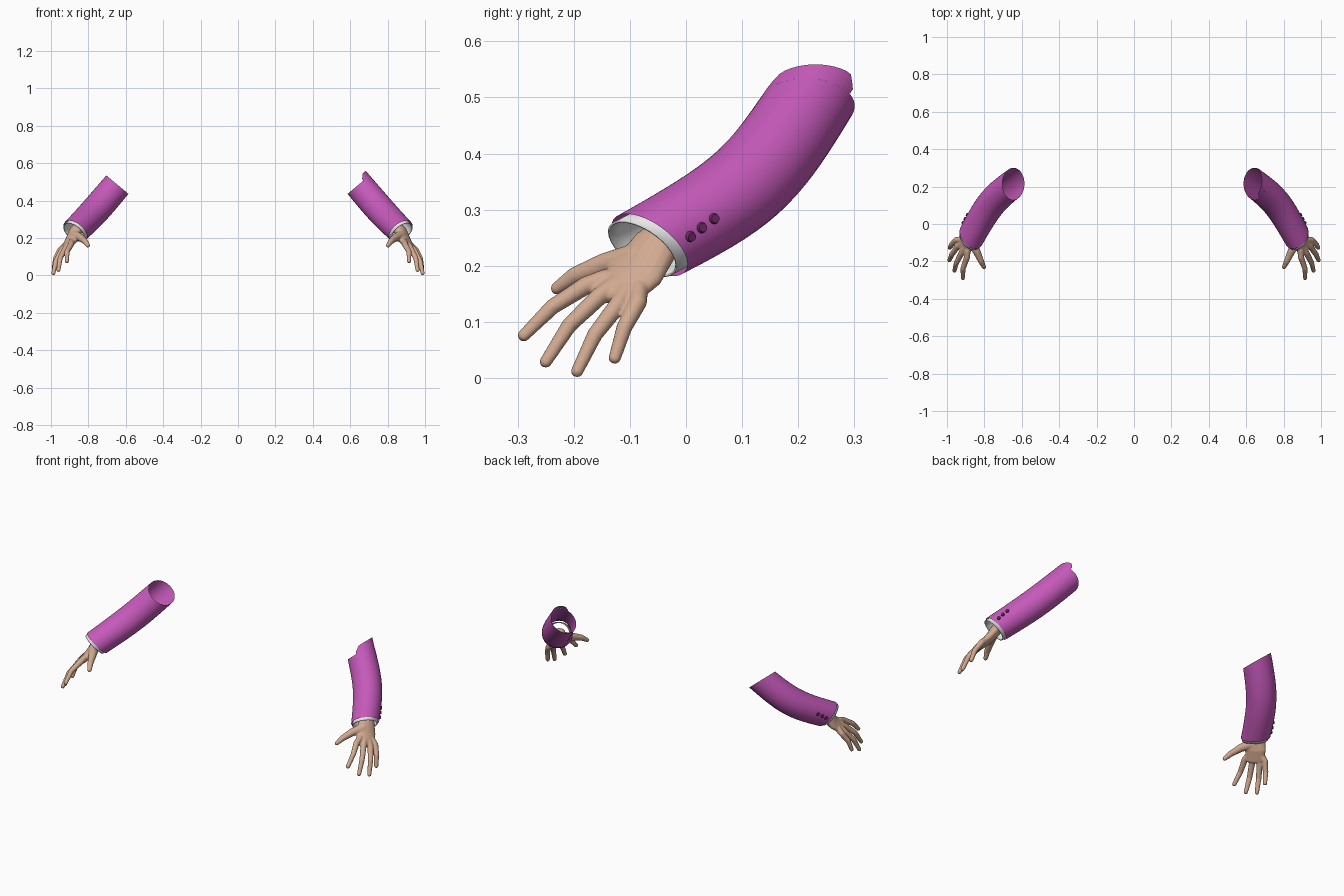
import bpy, bmesh, math
from mathutils import Vector, Matrix
from mathutils.bvhtree import BVHTree

if "Cube" in bpy.data.objects:
    bpy.data.objects.remove(bpy.data.objects["Cube"])


def material(name, rgb):
    m = bpy.data.materials.new(name)
    m.diffuse_color = (*rgb, 1)
    m.use_nodes = True
    m.node_tree.nodes["Principled BSDF"].inputs["Base Color"].default_value = m.diffuse_color
    return m


PURPLE = material("purple_cloth", (0.56, 0.10, 0.49))
DARK = material("dark_purple_button", (0.16, 0.025, 0.13))
WHITE = material("white_shirt", (0.85, 0.85, 0.85))
SKIN = material("skin", (0.64, 0.40, 0.28))


def make_object(name, bm, mat):
    me = bpy.data.meshes.new(name)
    bm.to_mesh(me)
    bm.free()
    me.materials.append(mat)
    for p in me.polygons:
        p.use_smooth = True
    ob = bpy.data.objects.new(name, me)
    bpy.context.collection.objects.link(ob)
    return ob


def mirror(ob):
    ob.modifiers.new("Mirror", 'MIRROR').use_mirror_merge = False


# Arm centre line, top opening to hem
PATH = [Vector(p) for p in ((.645, .215, .485), (.73, .144, .385),
                            (.795, .064, .313), (.87, -.065, .237))]
TOP_N = Vector((.64, 0, -.77)).normalized()
HEM_N = Vector((.51, -.51, -.68)).normalized()
OUTER = Vector((.77, 0, .64)).normalized()


def centre(t):
    s, c = t * 3, Vector()
    for i, p in enumerate(PATH):
        k = 1
        for j in range(4):
            if j != i:
                k *= (s - j) / (i - j)
        c += p * k
    return c


def tangent(t):
    return (centre(t + .01) - centre(t - .01)).normalized()


def ring_point(t, ang, r):
    """Point on the arm tube, on a slanted cross-section."""
    d = tangent(t)
    n = TOP_N.lerp(HEM_N, min(t, 1))
    u = (OUTER - d * OUTER.dot(d)).normalized()
    v = (u * math.cos(ang) + d.cross(u) * math.sin(ang)) * r
    return centre(t) + v - d * (v.dot(n) / d.dot(n))


def radius(t):
    return .077 + .012 * t * (1 - t) - .004 * t


def tube(t0, t1, steps, sides, rad):
    bm = bmesh.new()
    rings = []
    for i in range(steps + 1):
        t = t0 + (t1 - t0) * i / steps
        rings.append([bm.verts.new(ring_point(t, math.tau * k / sides, rad(t)))
                      for k in range(sides)])
    for a, b in zip(rings, rings[1:]):
        for k in range(sides):
            m = (k + 1) % sides
            bm.faces.new((a[k], a[m], b[m], b[k]))
    bmesh.ops.recalc_face_normals(bm, faces=bm.faces)
    return bm


# Sleeve
bm = tube(0, 1, 16, 36, radius)
surface = BVHTree.FromBMesh(bm)
mirror(make_object("sleeve", bm, PURPLE))

# Extra cloth flap above the opening of one sleeve
bm = bmesh.new()
rows = []
for i in range(17):
    ang = math.radians(-64 + 8 * i)
    p = ring_point(0, ang, radius(0))
    ext = min(.036, max(.012, (p.x - .665) / .57))
    rows.append((bm.verts.new(p), bm.verts.new(p - tangent(0) * ext)))
for a, b in zip(rows, rows[1:]):
    bm.faces.new((a[0], a[1], b[1], b[0]))
bmesh.ops.recalc_face_normals(bm, faces=bm.faces)
if sum(f.normal.dot(OUTER) for f in bm.faces) < 0:
    bmesh.ops.reverse_faces(bm, faces=bm.faces)
make_object("sleeve_flap", bm, PURPLE)

# Shirt cuff peeking out of the sleeve
cuff = make_object("shirt_cuff", tube(.86, 1.025, 4, 36, lambda t: .066), WHITE)
cuff.modifiers.new("Thickness", 'SOLIDIFY').thickness = .004
mirror(cuff)

# Sleeve buttons, seated on the outer surface
bm = bmesh.new()
for y, z in ((.008, .252), (.028, .268), (.05, .284)):
    hit, nrm, _, _ = surface.ray_cast(Vector((2, y, z)), Vector((-1, 0, 0)))
    if nrm.x < 0:
        nrm = -nrm
    rot = nrm.to_track_quat('Z', 'Y').to_matrix().to_4x4()
    bmesh.ops.create_cone(bm, cap_ends=True, segments=12, radius1=.0105,
                          radius2=.008, depth=.008,
                          matrix=Matrix.Translation(hit + nrm * .002) @ rot)
buttons = make_object("sleeve_buttons", bm, DARK)
for p in buttons.data.polygons:
    p.use_smooth = False
mirror(buttons)

# Hand: palm and fingers swept, then fused into one skin
WIDE = Vector((.52, .82, -.22)).normalized()
BACK = Vector((.75, -.31, .58))
BACK = (BACK - WIDE * BACK.dot(WIDE)).normalized()
ALONG = WIDE.cross(BACK)
FRAME = Matrix((WIDE, BACK, ALONG)).transposed().to_4x4()


def sweep(bm, pts, sizes, steps=8):
    """Chain of ellipsoids; each size is (half width, half thickness)."""
    for i in range(len(pts) - 1):
        for k in range(steps + 1):
            f = k / steps
            c = Vector(pts[i]).lerp(Vector(pts[i + 1]), f)
            w, h = Vector(sizes[i]).lerp(Vector(sizes[i + 1]), f)
            bmesh.ops.create_uvsphere(
                bm, u_segments=16, v_segments=10, radius=1,
                matrix=Matrix.Translation(c) @ FRAME @ Matrix.Diagonal((w, h, h, 1)))


bm = bmesh.new()
sweep(bm, [(.84, -.015, .265), (.87, -.055, .235), (.893, -.09, .185), (.916, -.13, .15)],
      [(.042, .032), (.046, .031), (.055, .025), (.054, .018)])
WRIST = Vector((.885, -.08, .20))
FINGERS = [  # knuckle, middle joint, tip
    ((.893, -.178, .165), (.914, -.238, .127), (.915, -.289, .076)),
    ((.922, -.155, .145), (.950, -.208, .094), (.960, -.250, .029)),
    ((.943, -.120, .132), (.973, -.162, .078), (.987, -.194, .012)),
    ((.950, -.086, .135), (.975, -.110, .090), (.985, -.127, .036)),
]
for knuckle, mid, tip in FINGERS:
    root = Vector(knuckle).lerp(WRIST, .35)
    sweep(bm, [root, knuckle, mid, tip],
          [(.017, .017), (.0165, .0165), (.0145, .014), (.0115, .011)], 10)
# Thumb
sweep(bm, [(.872, -.09, .212), (.842, -.145, .202), (.818, -.198, .182), (.802, -.230, .160)],
      [(.030, .028), (.021, .021), (.016, .016), (.0115, .0115)], 10)
hand = make_object("hand", bm, SKIN)
fuse = hand.modifiers.new("Fuse", 'REMESH')
fuse.mode = 'VOXEL'
fuse.voxel_size = .0035
fuse.use_smooth_shade = True
soft = hand.modifiers.new("Soften", 'SMOOTH')
soft.factor = .5
soft.iterations = 4
mirror(hand)
